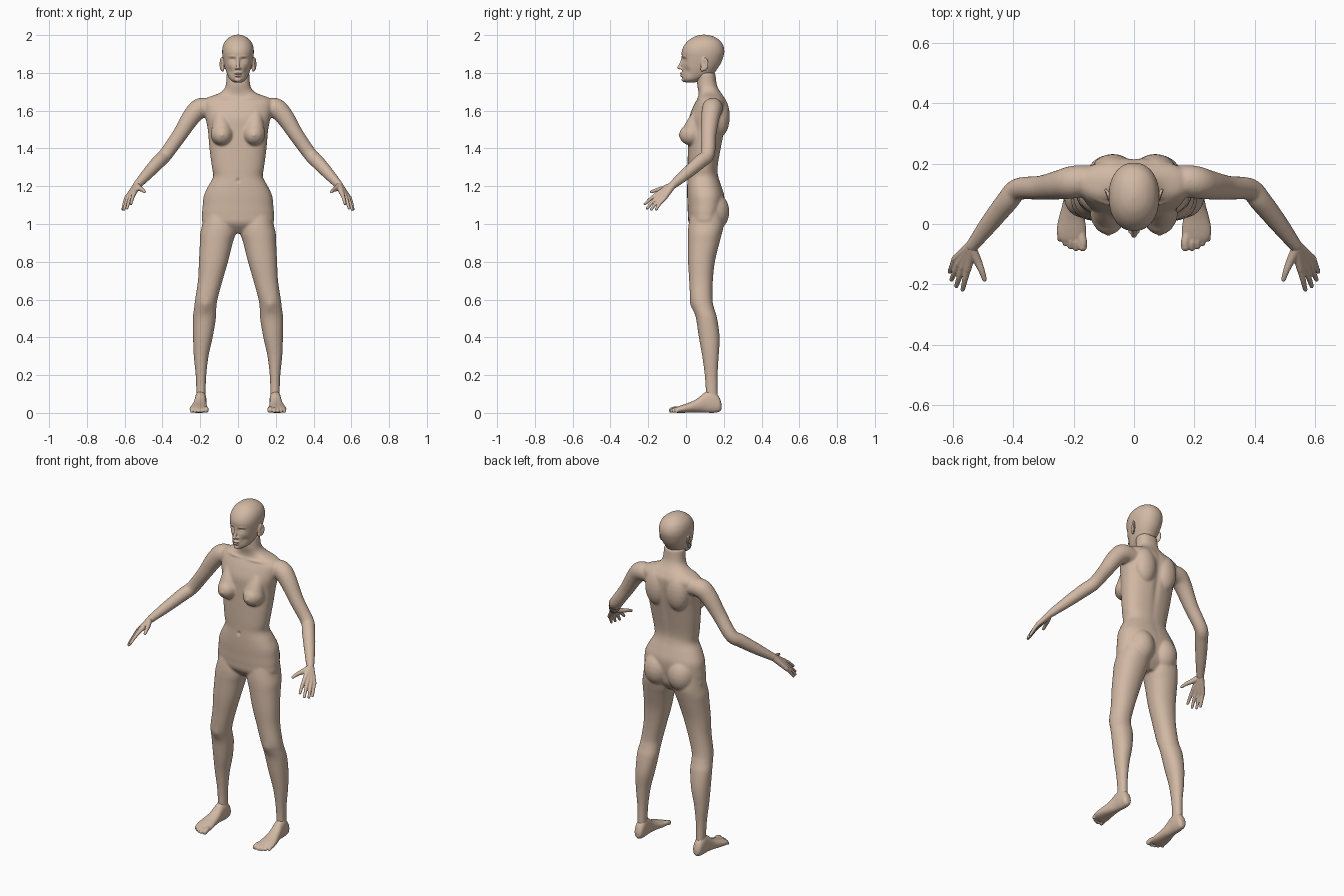
import bpy, bmesh, math
from mathutils import Vector, Matrix

skin_mat = bpy.data.materials.new("skin")
skin_mat.diffuse_color = (0.64, 0.48, 0.37, 1)


def resample(rows, n=5):
    """Catmull-Rom interpolation of rows of numbers."""
    out = []
    for i in range(len(rows) - 1):
        a, b, c, d = rows[max(i - 1, 0)], rows[i], rows[i + 1], rows[min(i + 2, len(rows) - 1)]
        for k in range(n):
            t = k / n
            out.append([0.5 * (2 * q + (r - p) * t + (2 * p - 5 * q + 4 * r - s) * t * t
                               + (3 * q - p - 3 * r + s) * t ** 3) for p, q, r, s in zip(a, b, c, d)])
    return out + [list(rows[-1])]


def bridge(bm, rings):
    rings = [[bm.verts.new(p) for p in ring] for ring in rings]
    n = len(rings[0])
    for a, b in zip(rings, rings[1:]):
        for k in range(n):
            bm.faces.new((a[k], a[(k + 1) % n], b[(k + 1) % n], b[k]))
    bm.faces.new(rings[0])
    bm.faces.new(rings[-1])


def loft(bm, rows, axis='z', s=1, power=2.0, seg=40):
    """Rows: position on axis, centre x, half width, low and high of the depth."""
    rings = []
    for t, c, h, lo, hi in resample(rows):
        ring = []
        for k in range(seg):
            a = 2 * math.pi * (k + 0.5) / seg
            u, v = (math.copysign(abs(f) ** (2 / power), f) for f in (math.cos(a), math.sin(a)))
            x, w = s * (c + h * u), (lo + hi) / 2 + (hi - lo) / 2 * v
            ring.append((x, w, t) if axis == 'z' else (x, t, w))
        rings.append(ring)
    bridge(bm, rings)


def ball(bm, c, r, s=1, turn=0):
    m = (Matrix.Translation((s * c[0], c[1], c[2])) @ Matrix.Rotation(s * turn, 4, 'Z')
         @ Matrix.Diagonal((*r, 1)))
    bmesh.ops.create_icosphere(bm, subdivisions=3, radius=1, matrix=m)


def tube(bm, pts, s=1, seg=20):
    """Round limb through points x, y, z, radius, with ball ends."""
    rows = resample(pts)
    pos = [Vector((s * p[0], p[1], p[2])) for p in rows]
    rings = []
    for i, p in enumerate(pos):
        d = (pos[min(i + 1, len(pos) - 1)] - pos[max(i - 1, 0)]).normalized()
        u = d.cross(Vector((0.31 * s, 0.8, 0.5))).normalized()
        v = d.cross(u)
        rings.append([p + rows[i][3] * (math.cos(a) * u + math.sin(a) * v)
                      for a in (2 * math.pi * k / seg for k in range(seg))])
    bridge(bm, rings)
    for e in (pts[0], pts[-1]):
        ball(bm, e[:3], (e[3],) * 3, s)


def finish(name, bm, voxel, iters, sculpt=()):
    """Fuse the pieces to one skin, smooth it, then push soft dents and bumps."""
    bmesh.ops.recalc_face_normals(bm, faces=bm.faces)
    me = bpy.data.meshes.new(name)
    bm.to_mesh(me)
    bm.free()
    ob = bpy.data.objects.new(name, me)
    bpy.context.collection.objects.link(ob)
    rm = ob.modifiers.new("fuse", 'REMESH')
    rm.mode, rm.voxel_size = 'VOXEL', voxel
    sm = ob.modifiers.new("soften", 'SMOOTH')
    sm.factor, sm.iterations = 0.5, iters
    dg = bpy.context.evaluated_depsgraph_get()
    dg.update()
    skin = bpy.data.meshes.new_from_object(ob.evaluated_get(dg))
    ob.modifiers.clear()
    ob.data = skin
    bpy.data.meshes.remove(me)
    skin.name = name
    for c, r, d in sculpt:
        for s in ((1, -1) if c[0] else (1,)):
            for v in skin.vertices:
                e = (((v.co.x - s * c[0]) / r[0]) ** 2 + ((v.co.y - c[1]) / r[1]) ** 2
                     + ((v.co.z - c[2]) / r[2]) ** 2)
                if e < 6:
                    v.co += math.exp(-e) * Vector((s * d[0], d[1], d[2]))
    skin.materials.clear()
    skin.materials.append(skin_mat)
    skin.shade_smooth()


# body: torso and neck
bm = bmesh.new()
loft(bm, [(.95, 0, .05, .06, .15), (1.0, 0, .178, .017, .185), (1.05, 0, .19, .01, .195),
          (1.1, 0, .187, .008, .203), (1.15, 0, .181, .006, .203), (1.2, 0, .158, .006, .188),
          (1.25, 0, .132, .008, .172), (1.3, 0, .138, .008, .168), (1.4, 0, .151, .01, .185),
          (1.5, 0, .16, .013, .205), (1.56, 0, .172, .016, .214), (1.61, 0, .182, .033, .218),
          (1.645, 0, .185, .05, .216), (1.67, 0, .16, .064, .203), (1.69, 0, .105, .067, .19),
          (1.71, 0, .077, .064, .176), (1.74, 0, .064, .059, .163), (1.8, 0, .06, .06, .155)], power=2.3)
for s in (1, -1):
    # legs
    loft(bm, [(1.08, .095, .08, .03, .195), (1.0, .1, .089, .014, .2), (.95, .106, .094, .01, .19),
              (.9, .115, .087, .01, .177), (.8, .13, .077, .011, .153), (.7, .147, .065, .017, .142),
              (.6, .168, .059, .023, .14), (.55, .174, .059, .037, .15), (.5, .178, .061, .053, .165),
              (.4, .186, .052, .068, .178), (.3, .195, .039, .086, .173), (.2, .196, .028, .099, .167),
              (.12, .196, .025, .104, .167), (.05, .196, .024, .1, .17)], s=s, power=2.15)
    # arms
    tube(bm, [(.12, .15, 1.61, .045), (.195, .14, 1.614, .054), (.245, .13, 1.57, .049),
              (.31, .12, 1.47, .04), (.383, .115, 1.368, .037), (.42, .075, 1.33, .037),
              (.48, .0, 1.265, .031), (.535, -.072, 1.205, .022)], s)
    # breasts, buttocks and shoulder blades
    tube(bm, [(.095, .075, 1.6, .03), (.09, .05, 1.535, .046), (.085, .032, 1.475, .06)], s)
    ball(bm, (.085, .03, 1.472), (.056, .066, .057), s)
    ball(bm, (.08, .14, 1.065), (.084, .09, .105), s)
    ball(bm, (.07, .178, 1.57), (.07, .054, .11), s)
finish("body", bm, .006, 8, [
    ((0, .22, 1.45), (.02, .05, .2), (0, -.008, 0)),
    ((0, .01, 1.23), (.008, .03, .01), (0, .009, 0)),
    ((.085, -.036, 1.47), (.009, .02, .009), (0, -.005, 0)),
    ((.08, .06, 1.665), (.05, .03, .007), (0, -.006, .002)),
    ((.17, .03, .57), (.022, .03, .03), (0, -.006, 0))])

# head: skull, nose, lips, ears
bm = bmesh.new()
loft(bm, [(1.75, 0, .022, -.004, .05), (1.765, 0, .042, -.016, .085), (1.79, 0, .056, -.02, .14),
          (1.82, 0, .067, -.021, .165), (1.85, 0, .075, -.02, .184), (1.88, 0, .081, -.021, .196),
          (1.91, 0, .084, -.023, .203), (1.94, 0, .081, -.013, .199), (1.967, 0, .069, .008, .184),
          (1.987, 0, .048, .035, .158), (1.997, 0, .028, .06, .132), (2.002, 0, .008, .085, .105)],
     power=2.15)
tube(bm, [(0, -.016, 1.882, .008), (0, -.026, 1.85, .008), (0, -.036, 1.828, .01)])
ball(bm, (0, -.019, 1.797), (.021, .014, .006))
ball(bm, (0, -.018, 1.785), (.018, .014, .007))
ball(bm, (0, -.012, 1.764), (.017, .012, .012))
for s in (1, -1):
    ball(bm, (.011, -.024, 1.824), (.008, .01, .007), s)
    ball(bm, (.087, .098, 1.847), (.008, .022, .036), s, -.4)
    ball(bm, (.081, .086, 1.82), (.008, .01, .014), s)
finish("head", bm, .0035, 3, [
    ((.03, -.014, 1.868), (.018, .03, .012), (0, .011, 0)),
    ((.031, -.004, 1.865), (.011, .03, .006), (0, -.006, 0)),
    ((.033, -.014, 1.887), (.022, .03, .006), (0, -.003, 0)),
    ((0, -.03, 1.791), (.022, .02, .003), (0, .004, 0)),
    ((.045, .0, 1.81), (.018, .03, .02), (-.004, .005, 0)),
    ((.097, .096, 1.85), (.01, .01, .02), (-.006, 0, 0))])

for side, s in (("left", 1), ("right", -1)):
    # hand: palm rays, four fingers and thumb
    bm = bmesh.new()
    wrist = (.534, -.068, 1.208, .019)
    fingers = [((.551, -.150, 1.160), (.567, -.217, 1.106)), ((.567, -.144, 1.147), (.588, -.205, 1.084)),
               ((.581, -.132, 1.139), (.604, -.184, 1.077)), ((.592, -.116, 1.134), (.610, -.158, 1.078))]
    for knuckle, tip in fingers:
        mid = [(a + b) / 2 for a, b in zip(knuckle, tip)]
        mid[2] += .004
        tube(bm, [wrist, (*knuckle, .0125)], s)
        tube(bm, [(*knuckle, .0115), (*mid, .0095), (*tip, .0075)], s)
    tube(bm, [(.536, -.085, 1.2, .017), (.518, -.122, 1.187, .014),
              (.504, -.155, 1.18, .0105), (.495, -.183, 1.17, .008)], s)
    finish(side + "_hand", bm, .0032, 3)

    # foot: heel to ball, then five toes
    bm = bmesh.new()
    loft(bm, [(.188, .196, .012, .018, .048), (.175, .196, .025, .005, .085), (.14, .197, .03, 0, .12),
              (.1, .199, .031, .002, .108), (.06, .202, .036, .003, .076), (.02, .206, .043, .002, .056),
              (-.02, .207, .049, 0, .042), (-.045, .206, .046, 0, .033), (-.058, .204, .038, .004, .026)],
         'y', s, 2.2)
    for x, y, r in ((.17, -.076, .0145), (.192, -.08, .010), (.21, -.074, .0098),
                    (.227, -.064, .0095), (.245, -.05, .009)):
        tube(bm, [(x * .8 + .041, y + .05, .02, r), (x, y + .02, .02, r), (x, y, r, r)], s)
    finish(side + "_foot", bm, .0035, 3)
